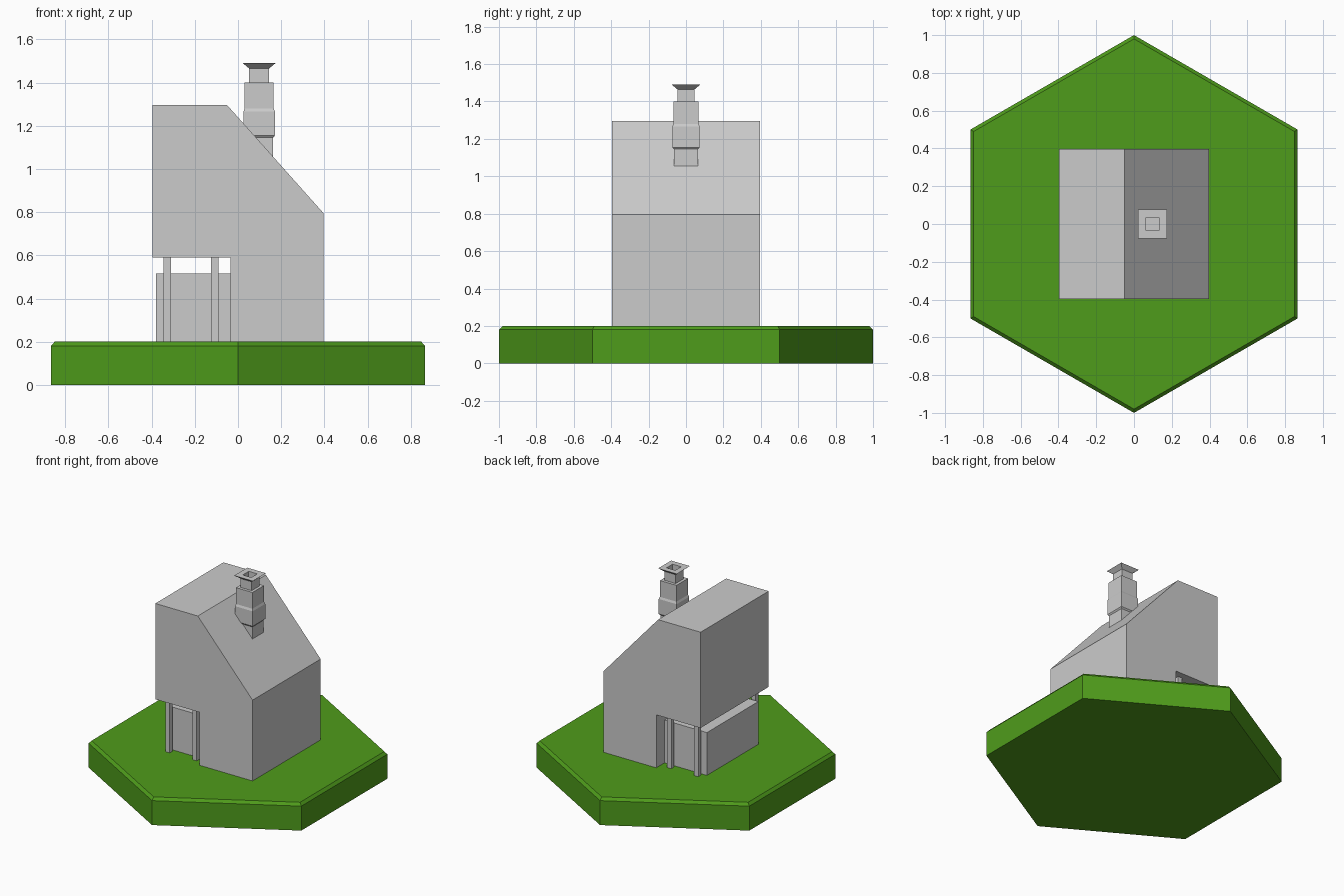
import bpy, bmesh
from math import cos, sin, pi

if "Cube" in bpy.data.objects:
    bpy.data.objects.remove(bpy.data.objects["Cube"])


def finish(name, bm):
    bmesh.ops.recalc_face_normals(bm, faces=bm.faces)
    mesh = bpy.data.meshes.new(name)
    bm.to_mesh(mesh)
    bm.free()
    obj = bpy.data.objects.new(name, mesh)
    bpy.context.collection.objects.link(obj)
    return obj


def loft(name, rings, sides, turn=0.0, center=(0, 0)):
    """Stack regular polygons given as (corner radius, z) and cap both ends."""
    bm = bmesh.new()
    loops = []
    for r, z in rings:
        loops.append([bm.verts.new((center[0] + r * cos(turn + 2 * pi * i / sides),
                                    center[1] + r * sin(turn + 2 * pi * i / sides), z))
                      for i in range(sides)])
    for a, b in zip(loops, loops[1:]):
        for i in range(sides):
            j = (i + 1) % sides
            bm.faces.new((a[i], a[j], b[j], b[i]))
    bm.faces.new(loops[0][::-1])
    bm.faces.new(loops[-1])
    return finish(name, bm)


def extrude_y(name, profile, y0, y1):
    """Extrude an xz profile along y."""
    bm = bmesh.new()
    face = bm.faces.new([bm.verts.new((x, y0, z)) for x, z in profile])
    ext = bmesh.ops.extrude_face_region(bm, geom=[face])
    moved = [g for g in ext["geom"] if isinstance(g, bmesh.types.BMVert)]
    bmesh.ops.translate(bm, verts=moved, vec=(0, y1 - y0, 0))
    return finish(name, bm)


def box(name, x0, x1, y0, y1, z0, z1):
    return extrude_y(name, [(x0, z0), (x1, z0), (x1, z1), (x0, z1)], y0, y1)


# Hexagonal grass tile with a chamfered top edge
tile = loft("grass_tile", [(1.0, 0.0), (1.0, 0.18), (0.98, 0.2)], 6, pi / 2)
green = bpy.data.materials.new("grass_green")
green.diffuse_color = (0.078, 0.333, 0.011, 1)
green.use_nodes = True
green.node_tree.nodes["Principled BSDF"].inputs["Base Color"].default_value = green.diffuse_color
tile.data.materials.append(green)

# House body with a sloped roof and an overhanging upper floor
W = 0.396
extrude_y("house_body", [(-W, 0.59), (-0.035, 0.59), (-0.035, 0.2), (W, 0.2),
                         (W, 0.795), (-0.05, 1.295), (-W, 1.295)], -W, W)

# Store block under the overhang
box("store_block", -0.38, -0.035, -0.3, 0.3, 0.2, 0.515)

# Four support posts
for label, y in (("front", -0.333), ("back", 0.333)):
    for side, x in (("outer", -0.328), ("inner", -0.108)):
        box(f"{label}_{side}_post", x - 0.017, x + 0.017,
            y - 0.017, y + 0.017, 0.2, 0.59)

# Stepped square chimney with a flared cap and an open flue
steps = [(0.065, 1.04), (0.065, 1.145), (0.073, 1.155), (0.073, 1.265),
         (0.067, 1.28), (0.067, 1.4), (0.046, 1.4), (0.046, 1.465),
         (0.076, 1.49), (0.035, 1.49), (0.035, 1.4)]
loft("chimney", [(h * 2 ** 0.5, z) for h, z in steps], 4, pi / 4, (0.098, 0.0))
